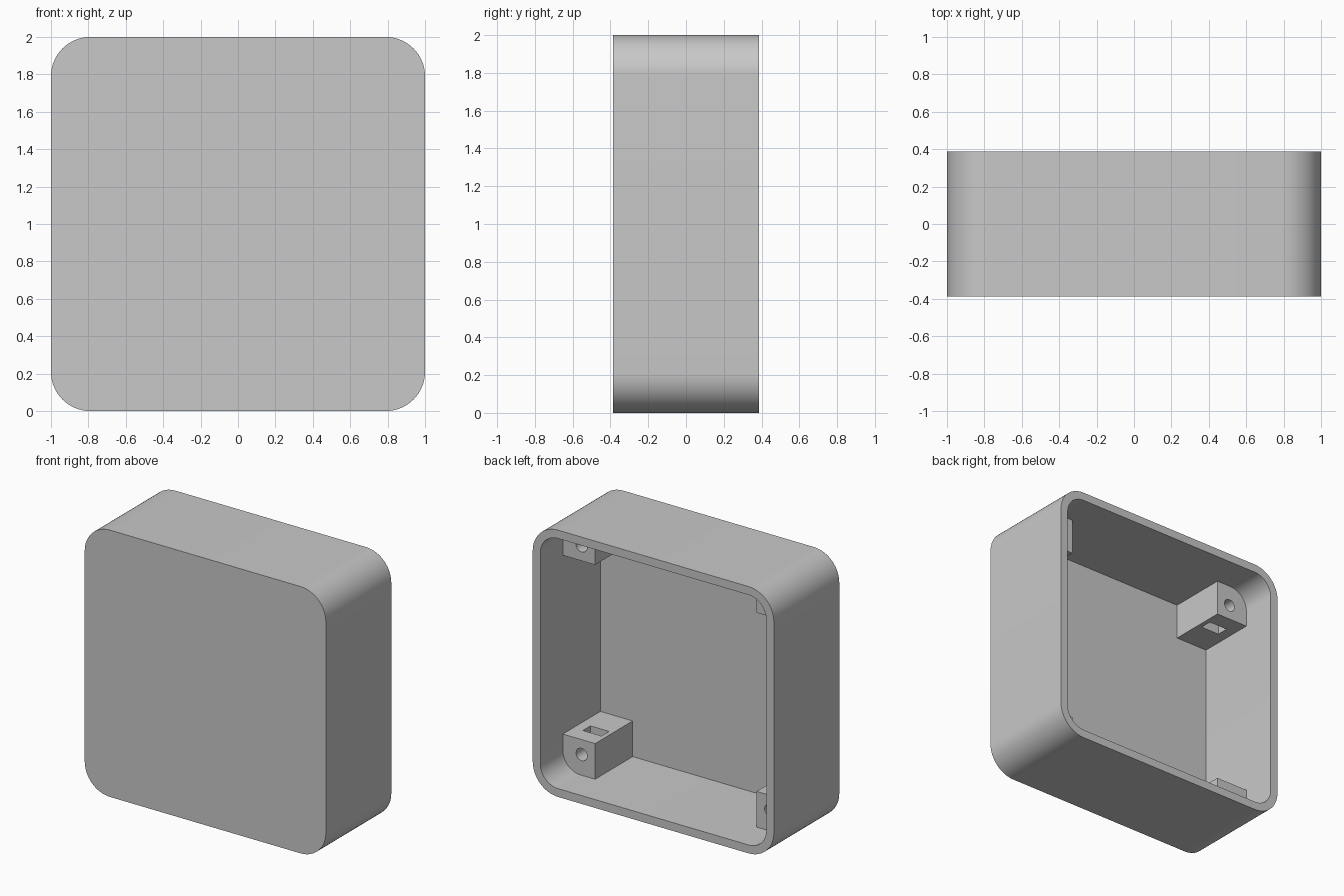
import bpy, bmesh, math

cube = bpy.data.objects.get("Cube")
if cube:
    bpy.data.objects.remove(cube, do_unlink=True)

HALF = 1.0        # half width and half height
DEPTH = 0.3875    # half depth
RADIUS = 0.21     # outer corner radius
WALL = 0.0625
FLOOR_Y = -DEPTH + WALL
POST_IN = 0.67    # inner side of each post, measured from the centre
POST_Y = 0.12     # open end of each post
HOLE = 0.782      # screw hole offset from the centre

gray = bpy.data.materials.new("light_gray")
gray.diffuse_color = (0.58, 0.58, 0.58, 1)
gray.use_nodes = True
gray.node_tree.nodes["Principled BSDF"].inputs["Base Color"].default_value = (0.58, 0.58, 0.58, 1)


def arc(cx, cz, r, start, steps=16):
    """Quarter circle of (x, z) points, counter-clockwise from start."""
    angles = [start + math.pi / 2 * i / steps for i in range(steps + 1)]
    return [(cx + r * math.cos(a), cz + r * math.sin(a)) for a in angles]


def rounded_square(half, r):
    c = half - r
    points = []
    for i, (sx, sz) in enumerate([(1, 1), (-1, 1), (-1, -1), (1, -1)]):
        points += arc(sx * c, sz * c, r, i * math.pi / 2)
    return points


def prism(name, points, y0, y1):
    """Extrude an (x, z) outline along y, with the origin at the box centre."""
    bm = bmesh.new()
    face = bm.faces.new([bm.verts.new((x, y0, z)) for x, z in points])
    new = bmesh.ops.extrude_face_region(bm, geom=[face])["geom"]
    verts = [v for v in new if isinstance(v, bmesh.types.BMVert)]
    bmesh.ops.translate(bm, verts=verts, vec=(0, y1 - y0, 0))
    bmesh.ops.recalc_face_normals(bm, faces=bm.faces)
    mesh = bpy.data.meshes.new(name)
    bm.to_mesh(mesh)
    bm.free()
    mesh.materials.append(gray)
    obj = bpy.data.objects.new(name, mesh)
    obj.location.z = HALF
    bpy.context.collection.objects.link(obj)
    return obj


def activate(obj):
    bpy.ops.object.select_all(action="DESELECT")
    obj.select_set(True)
    bpy.context.view_layer.objects.active = obj


def cut(obj, cutter):
    mod = obj.modifiers.new("cut", "BOOLEAN")
    mod.operation = "DIFFERENCE"
    mod.solver = "EXACT"
    mod.object = cutter
    cutter.hide_render = True
    bpy.context.view_layer.update()
    activate(obj)
    bpy.ops.object.modifier_apply(modifier=mod.name)
    bpy.data.objects.remove(cutter, do_unlink=True)


# Open-backed box shell
shell = prism("box_shell", rounded_square(HALF, RADIUS), -DEPTH, DEPTH)
cut(shell, prism("cavity_cutter", rounded_square(HALF - WALL, RADIUS - WALL),
                 FLOOR_Y, DEPTH + 0.1))

# Corner post, sunk slightly into the walls and floor
out = HALF - WALL / 2
r = RADIUS - WALL / 2
outline = arc(out - r, out - r, r, 0) + [(POST_IN, out), (POST_IN, POST_IN), (out, POST_IN)]
posts = prism("corner_posts", outline, FLOOR_Y - 0.02, POST_Y)

# Screw hole
ring = [(HOLE + 0.046 * math.cos(a), HOLE + 0.046 * math.sin(a))
        for a in (math.tau * i / 32 for i in range(32))]
cut(posts, prism("hole_cutter", ring, -0.2, POST_Y + 0.1))

# Nut slot, open toward the middle of the box
x0, x1, z0, z1 = HOLE - 0.077, HOLE + 0.077, POST_IN - 0.1, HOLE + 0.077
cut(posts, prism("slot_cutter", [(x0, z0), (x1, z0), (x1, z1), (x0, z1)], -0.095, -0.005))

# Repeat the post in all four corners
mirror = posts.modifiers.new("mirror", "MIRROR")
mirror.use_axis = (True, False, True)
mirror.use_mirror_merge = False
activate(posts)
bpy.ops.object.modifier_apply(modifier=mirror.name)

for obj in (shell, posts):
    activate(obj)
    bpy.ops.object.shade_smooth_by_angle(angle=math.radians(30))
